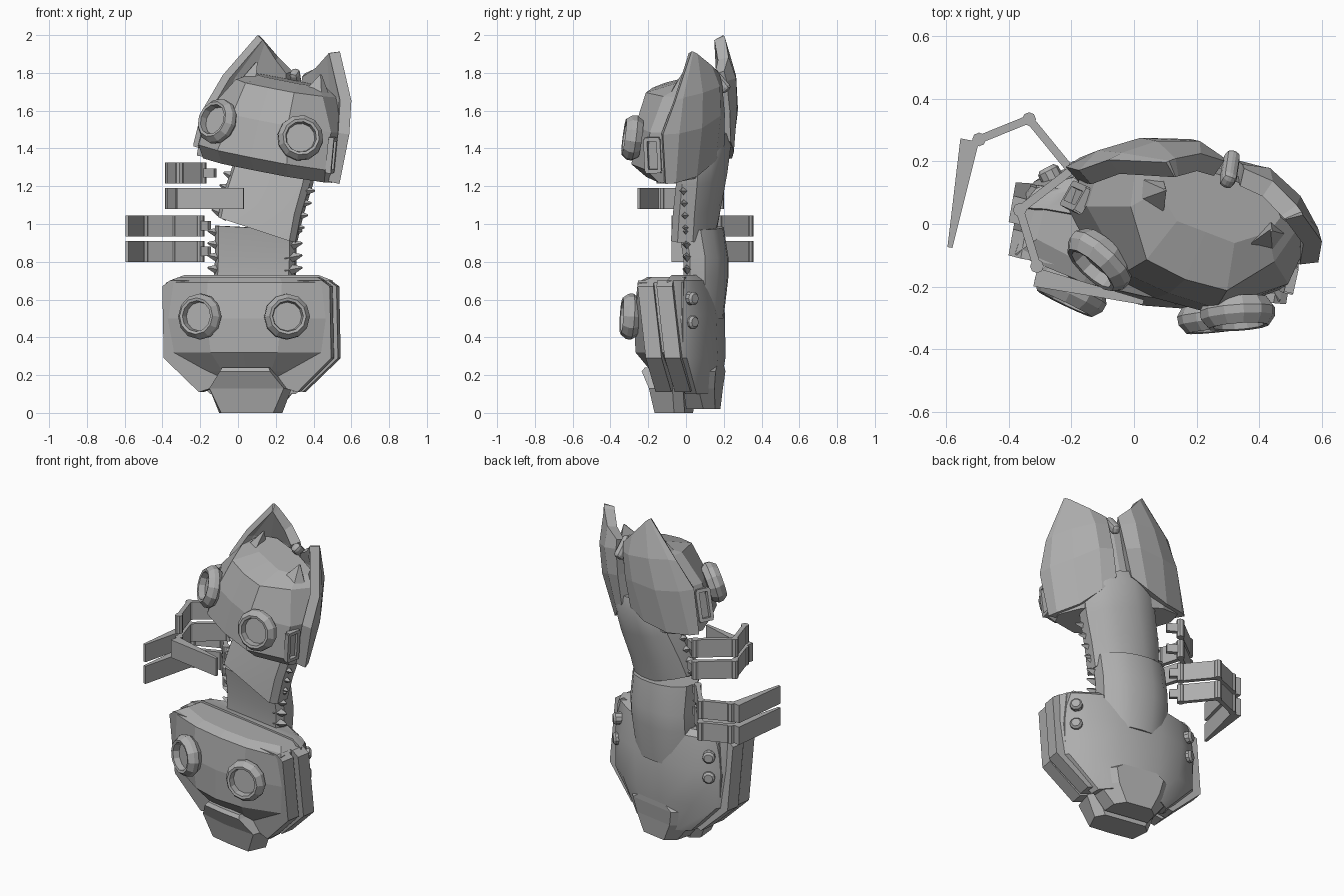
import bpy, bmesh, math
from mathutils import Matrix, Vector

if "Cube" in bpy.data.objects:
    bpy.data.objects.remove(bpy.data.objects["Cube"])

grey = bpy.data.materials.new("mid grey")
grey.diffuse_color = (0.42, 0.42, 0.42, 1)
grey.use_nodes = True
grey.node_tree.nodes["Principled BSDF"].inputs["Base Color"].default_value = grey.diffuse_color


def add(name, verts, faces, mat=Matrix(), smooth=False, fix=True):
    me = bpy.data.meshes.new(name)
    bm = bmesh.new()
    vs = [bm.verts.new(v) for v in verts]
    for f in faces:
        bm.faces.new([vs[i] for i in f])
    if fix:
        bmesh.ops.recalc_face_normals(bm, faces=bm.faces)
    bm.to_mesh(me)
    bm.free()
    me.materials.append(grey)
    ob = bpy.data.objects.new(name, me)
    bpy.context.collection.objects.link(ob)
    ob.matrix_world = mat
    if smooth:
        bpy.context.view_layer.objects.active = ob
        ob.select_set(True)
        bpy.ops.object.shade_smooth_by_angle(angle=math.radians(35))
        ob.select_set(False)
    return ob


def skin(name, rings, mat=Matrix(), smooth=False):
    """Join equal closed rings into a capped solid."""
    n = len(rings[0])
    faces = [(a * n + i, a * n + (i + 1) % n, (a + 1) * n + (i + 1) % n, (a + 1) * n + i)
             for a in range(len(rings) - 1) for i in range(n)]
    faces += [tuple(range(n)), tuple(range((len(rings) - 1) * n, len(rings) * n))]
    return add(name, [v for r in rings for v in r], faces, mat, smooth)


def mirrored(half):
    """Half outline from the middle round to the middle -> full outline."""
    return list(half) + [(-x, y) for x, y in reversed(half) if x > 1e-6]


def loft(name, rows, mat, smooth=False):
    return skin(name, [[(x, y, z) for x, y in mirrored(h)] for z, h in rows], mat, smooth)


def prism(name, outline, z0, z1, mat=Matrix()):
    return skin(name, [[(x, y, z) for x, y in outline] for z in (z0, z1)], mat)


def turned(name, profile, pos, normal, parent, sides=12):
    """Turned part from (radius, depth) pairs, facing along normal."""
    rings = [[(r * math.cos(t * math.tau / sides), r * math.sin(t * math.tau / sides), d)
              for t in range(sides)] for r, d in profile]
    rot = Vector(normal).to_track_quat('Z', 'Y').to_matrix().to_4x4()
    return skin(name, rings, parent @ Matrix.Translation(pos) @ rot)


def box(name, pos, size, parent=Matrix(), bevel=0, tilt=0):
    a, b, c = (s / 2 for s in size)
    ob = prism(name, [(-a, -b), (a, -b), (a, b), (-a, b)], -c, c,
               parent @ Matrix.Translation(pos) @ Matrix.Rotation(math.radians(tilt), 4, 'X'))
    if bevel:
        m = ob.modifiers.new("bevel", 'BEVEL')
        m.width, m.segments = bevel, 2
    return ob


EYE = [(.10, -.045), (.122, -.012), (.120, .015), (.097, .045), (.082, .042), (.076, .005)]
base = Matrix.Translation((.08, .035, 0)) @ Matrix.Rotation(math.radians(-10), 4, 'Z')
head = (Matrix.Translation((.22, .085, 1.5)) @ Matrix.Rotation(math.radians(-21), 4, 'Z')
        @ Matrix.Rotation(math.radians(10.5), 4, 'Y'))

# lower pod: face dome
loft("pod_face", [
    (.13, [(0, -.13), (.10, -.13), (.19, -.08), (.18, .02), (0, .05)]),
    (.22, [(0, -.20), (.13, -.20), (.27, -.14), (.27, .02), (0, .05)]),
    (.32, [(0, -.30), (.18, -.275), (.41, -.17), (.41, .02), (0, .05)]),
    (.50, [(0, -.30), (.20, -.28), (.43, -.195), (.42, .02), (0, .05)]),
    (.69, [(0, -.27), (.20, -.26), (.43, -.21), (.40, .02), (0, .05)]),
    (.72, [(0, -.22), (.18, -.21), (.37, -.15), (.36, .02), (0, .05)])], base)

# lower pod: two sheared plates round the face
PLATE = [(0, .70), (.41, .70), (.45, .67), (.45, .29), (.265, .11), (.20, .13), (.15, .21), (0, .23)]
for name, s, y0, y1 in (("front_plate", 1, -.22, -.135), ("rear_plate", 1.04, -.115, -.03)):
    rings = [[(x * s, y + .115 * (.7 - z), z) for x, z in mirrored(PLATE)] for y in (y0, y1)]
    skin(name, rings, base)

# lower pod: rounded back shell
loft("pod_back", [
    (.10, [(0, -.02), (.23, .0), (.22, .06), (.16, .11), (.08, .13), (0, .13)]),
    (.29, [(0, -.05), (.44, -.03), (.40, .04), (.27, .11), (.12, .155), (0, .155)]),
    (.52, [(0, -.05), (.45, -.05), (.41, .03), (.30, .10), (.14, .15), (0, .15)]),
    (.70, [(0, -.05), (.44, -.06), (.40, .01), (.30, .06), (.14, .12), (0, .12)]),
    (.73, [(0, -.05), (.36, -.05), (.34, .0), (.26, .04), (.12, .09), (0, .09)])], base, True)

# beak and rear jaw under the pod
loft("beak", [
    (0, [(0, -.185), (.14, -.18), (.17, -.07), (.13, -.02), (0, -.02)]),
    (.13, [(0, -.215), (.20, -.20), (.22, -.07), (.18, -.02), (0, -.02)]),
    (.22, [(0, -.255), (.135, -.25), (.15, -.10), (.12, -.02), (0, -.02)]),
    (.24, [(0, -.24), (.125, -.235), (.14, -.10), (.12, -.02), (0, -.02)])], base)
loft("rear_jaw", [
    (.02, [(0, -.01), (.14, -.01), (.13, .08), (.08, .135), (0, .135)]),
    (.13, [(0, -.01), (.23, -.01), (.22, .07), (.13, .14), (0, .14)]),
    (.22, [(0, -.01), (.25, -.01), (.25, .07), (.15, .15), (0, .15)]),
    (.27, [(0, -.01), (.20, -.01), (.20, .06), (.08, .15), (0, .15)])], base)

for s, side in ((-1, "left"), (1, "right")):
    # eyes of pod and head
    turned("pod_eye_" + side, EYE, (s * .235, -.295, .51), (s * .27, -.96, .06), base)
    turned("head_eye_" + side, EYE, (s * .24, -.305, 0), (s * .38, -.88, .2), head)
    # back buttons
    for z in (.48, .605):
        turned("button_" + side, [(.036, -.05), (.036, .02), (.025, .032)],
               (s * .36, .055, z), (s * .6, .8, 0), base, 10)
    # horns on the brow
    skin("horn_" + side, [
        [(s * .12, -.15, .18), (s * .29, -.15, .10), (s * .33, -.01, .10), (s * .19, .03, .17)],
        [(s * (.185 + a), -.02 + b, .33) for a, b in ((-.005, 0), (0, -.005), (.005, 0), (0, .005))]], head)
    # cheek frames beside the face
    rot = (Matrix.Translation((s * .368, -.145, -.07)) @ Matrix.Rotation(s * .15, 4, 'Z')
           @ Matrix.Rotation(-s * .08, 4, 'Y'))
    for z in (-.085, .085):
        box("cheek_frame_" + side, (0, 0, z), (.03, .08, .02), head @ rot)
    for y in (-.035, .035):
        box("cheek_frame_" + side, (0, y, 0), (.03, .02, .17), head @ rot)

# upper head: face
loft("head_face", [
    (-.22, [(0, -.27), (.19, -.26), (.35, -.13), (.36, -.04), (.25, .03), (0, .07)]),
    (-.15, [(0, -.355), (.20, -.335), (.365, -.19), (.37, -.03), (.25, .05), (0, .09)]),
    (.05, [(0, -.325), (.16, -.315), (.35, -.16), (.36, -.02), (.25, .06), (0, .10)]),
    (.225, [(0, -.265), (.14, -.25), (.25, -.11), (.28, .01), (.21, .07), (0, .11)]),
    (.265, [(0, -.10), (.10, -.10), (.19, -.03), (.21, .03), (.17, .07), (0, .09)])], head)

# upper head: pointed ear shells, front edge to back middle
EAR = [
    [(.385, -.08, -.215), (.355, -.04, -.215), (.25, .03, -.20), (.13, .09, -.14), (.045, .11, -.07)],
    [(.39, -.075, .05), (.36, .0, .05), (.255, .08, .06), (.12, .13, .10), (.04, .12, .10)],
    [(.345, -.01, .22), (.32, .02, .23), (.235, .09, .24), (.12, .135, .25), (.04, .115, .25)],
    [(.215, .045, .455), (.21, .05, .455), (.195, .06, .44), (.12, .10, .36), (.04, .105, .30)]]
quads = [(r * 5 + c, r * 5 + c + 1, r * 5 + c + 6, r * 5 + c + 5) for r in range(3) for c in range(4)]
ears = add("ear_shells", [p for r in EAR for p in r], quads, head, fix=False)
ears.modifiers.new("mirror", 'MIRROR').use_mirror_merge = False
sol = ears.modifiers.new("thickness", 'SOLIDIFY')
sol.thickness, sol.offset = .06, 0

# clip bridging the back groove
box("back_clip", (0, .115, .262), (.05, .06, .14), head, .02, 40)

# neck: flat front, rounded back, leaning and turning upwards
NECK = [(0, -.10), (.19, -.10), (.215, -.06), (.21, .02), (.15, .075), (.07, .10), (0, .105)]


def neck_frame(cx, cy, z, yaw, roll):
    return (Matrix.Translation((cx, cy, z)) @ Matrix.Rotation(math.radians(yaw), 4, 'Z')
            @ Matrix.Rotation(math.radians(roll), 4, 'Y'))


def neck(name, frames):
    skin(name, [[neck_frame(*f[:5]) @ Vector((x * f[5], y * f[5], 0)) for x, y in mirrored(NECK)]
                for f in frames], smooth=True)


LOWER = [(.09, .10, .50, -9, 0, .9), (.095, .115, .72, -9, 0, 1), (.10, .115, .82, -9, 0, 1), (.10, .09, .98, -9, 3, 1)]
UPPER = [(.11, .055, .97, -11, 18, 1.02), (.14, .075, 1.10, -14, 14, 1.02),
         (.19, .10, 1.25, -17, 12, 1.02), (.23, .12, 1.40, -20, 11, 1), (.24, .12, 1.47, -20, 11, .8)]
neck("neck_lower", LOWER)
neck("neck_upper", UPPER)

# spikes along both neck edges
for k in range(8):
    z = .76 + k * .065
    t = max(0, z - .97)
    f = neck_frame(.10 + t * .32, .095, z, -10 - 20 * t, 11 if t else 0)
    for s in (-1, 1):
        turned("neck_spike", [(.03, -.04), (.022, .01), (.005, .05)], (s * .205, -.055, 0), (s, -.1, .2), f, 4)


# folding arms on the left: hinged strips ending in a blade
def strip(name, p, q, z0, z1, w0=.013, w1=.013):
    p, q = Vector(p), Vector(q)
    n = (q - p).orthogonal().normalized()
    prism(name, [p + n * w0, q + n * w1, q - n * w1, p - n * w0], z0, z1)


OUTER = [(-.15, .13), (-.20, .17), (-.335, .335), (-.495, .27)]
INNER = [(-.12, .14), (-.19, .18), (-.365, .045), (-.31, -.135)]
for name, path, z0, z1, root, tip in (
        ("outer_arm", OUTER, .80, .91, (-.525, .268), (-.588, -.075)),
        ("outer_arm", OUTER, .935, 1.045, (-.525, .268), (-.588, -.075)),
        ("inner_arm", INNER, 1.08, 1.19, (-.315, -.17), (.03, -.25)),
        ("inner_arm", INNER, 1.215, 1.325, None, None)):
    m = (z0 + z1) / 2
    strip(name + "_mount", path[0], path[1], m - .025, m + .025)
    for p, q in zip(path[1:], path[2:]):
        strip(name + "_link", p, q, z0, z1)
    for p in path[1:]:
        turned(name + "_hinge", [(.022, -.055), (.022, .055)], (*p, m), (0, 0, 1), Matrix(), 8)
    if tip:
        strip(name + "_blade", root, tip, z0, z1, .03, .008)
